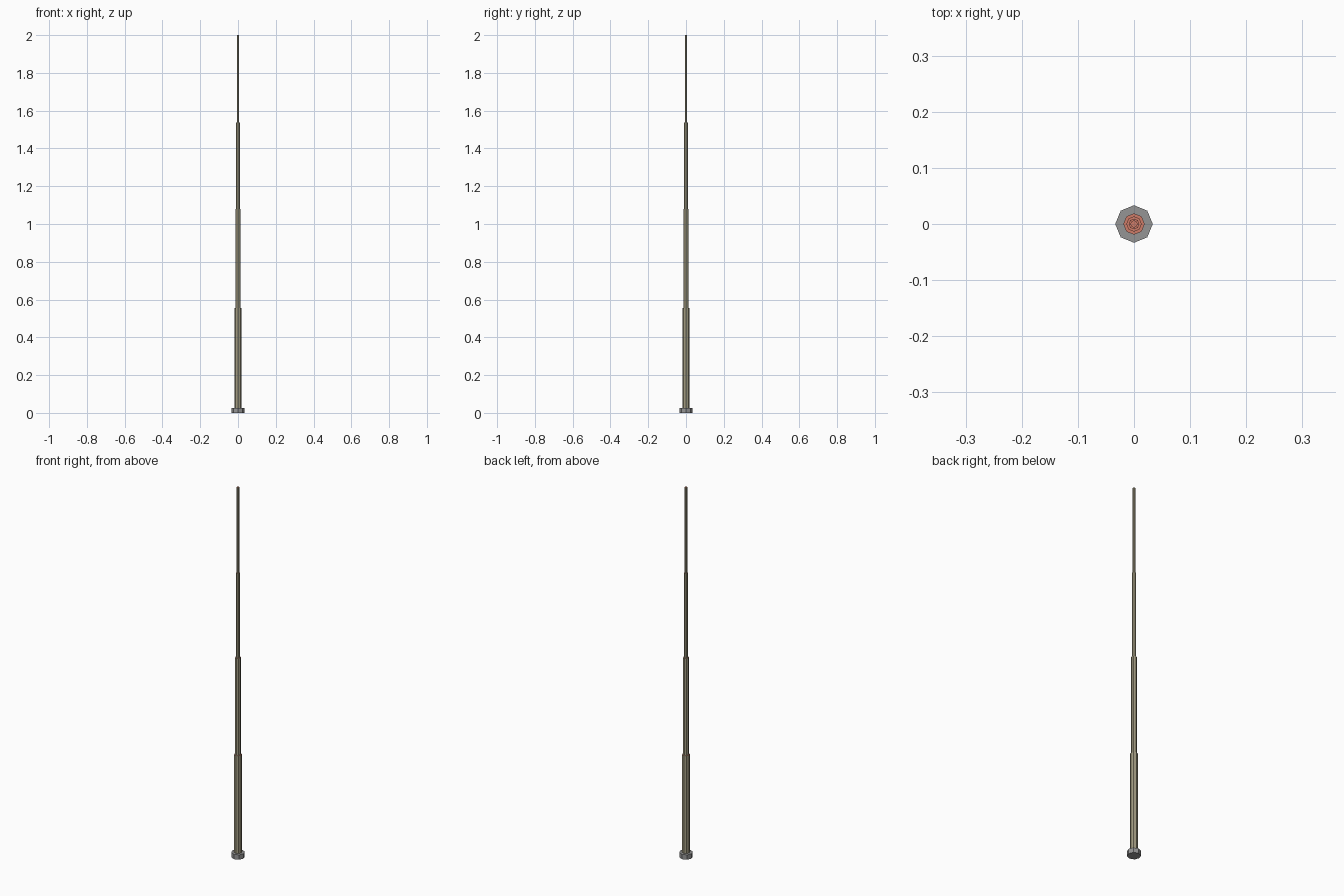
import bpy

if "Cube" in bpy.data.objects:
    bpy.data.objects.remove(bpy.data.objects["Cube"])


def material(name, color):
    m = bpy.data.materials.new(name)
    m.diffuse_color = color
    m.use_nodes = True
    m.node_tree.nodes["Principled BSDF"].inputs["Base Color"].default_value = m.diffuse_color
    return m


olive = material("olive_metal", (0.36, 0.33, 0.22, 1))
red = material("red_end", (0.62, 0.2, 0.14, 1))
grey = material("dark_grey", (0.3, 0.3, 0.3, 1))


def octagon_rod(name, radius, z0, z1, mats):
    bpy.ops.mesh.primitive_cylinder_add(vertices=8, radius=radius, depth=z1 - z0,
                                        location=(0, 0, (z0 + z1) / 2))
    ob = bpy.context.object
    ob.name = name
    for m in mats:
        ob.data.materials.append(m)
    if len(mats) > 1:
        for p in ob.data.polygons:
            if p.normal.z > 0.9:
                p.material_index = 1
    return ob


# Grey foot
octagon_rod("base", 0.0335, 0, 0.026, (grey,))

# Telescoping sections, each ending in a red top face
sections = [(0.019, 0.026, 0.555), (0.0138, 0.555, 1.08),
            (0.0095, 1.08, 1.538), (0.0065, 1.538, 2.0)]
for i, (r, z0, z1) in enumerate(sections, 1):
    octagon_rod(f"section_{i}", r, z0, z1, (olive, red))
